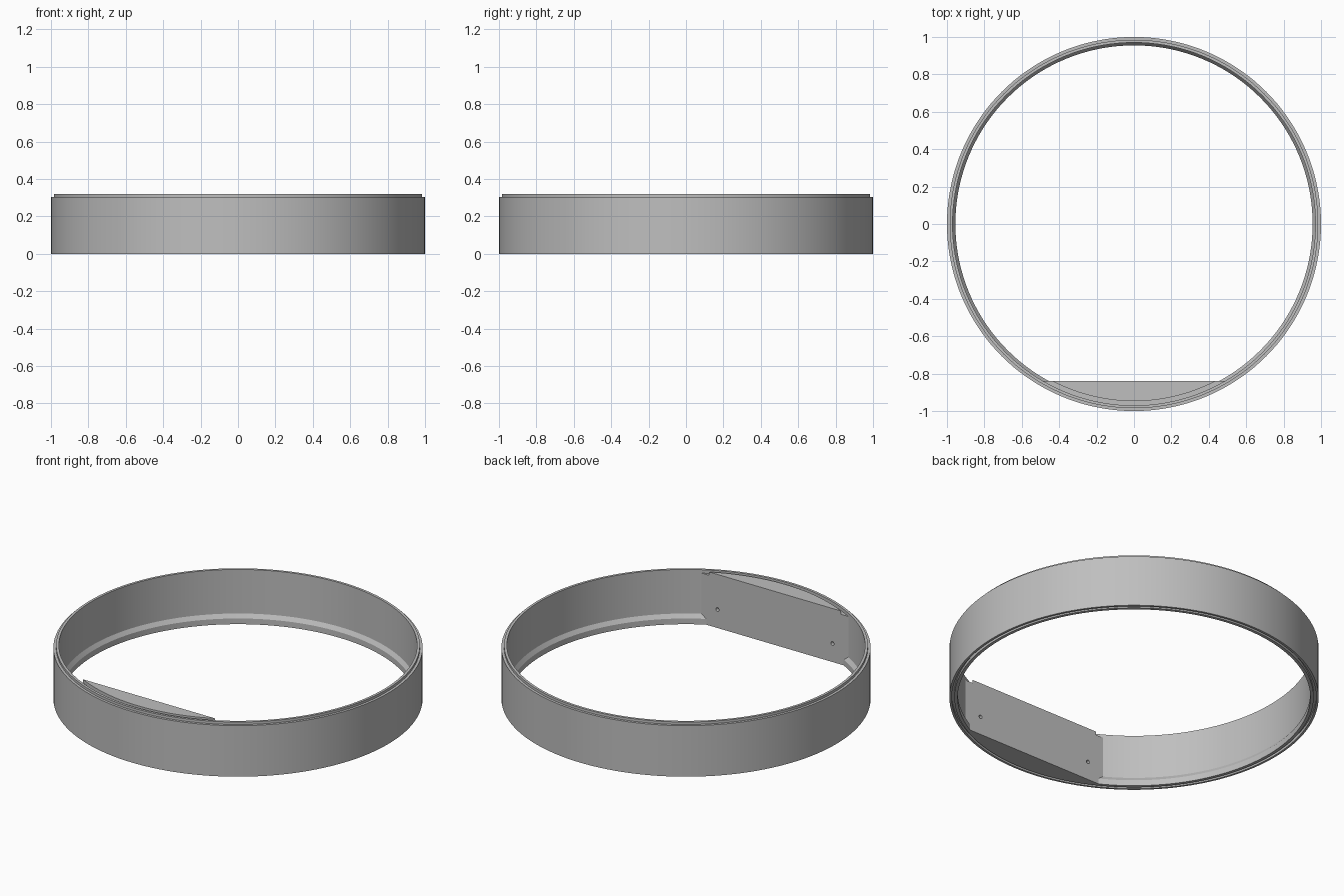
import bpy, bmesh, math

if "Cube" in bpy.data.objects:
    bpy.data.objects.remove(bpy.data.objects["Cube"], do_unlink=True)

SEGMENTS = 144
HEIGHT = 0.32
SHOULDER = 0.305
CHORD_Y = -0.84

grey = bpy.data.materials.new("plain grey")
grey.use_nodes = True
colour = (0.52, 0.52, 0.52, 1)
grey.diffuse_color = colour
grey.node_tree.nodes["Principled BSDF"].inputs["Base Color"].default_value = colour


def finish(name, bm):
    bmesh.ops.recalc_face_normals(bm, faces=bm.faces)
    mesh = bpy.data.meshes.new(name)
    bm.to_mesh(mesh)
    bm.free()
    mesh.materials.append(grey)
    obj = bpy.data.objects.new(name, mesh)
    bpy.context.collection.objects.link(obj)
    return obj


def lathe(name, profile):
    """Revolve a closed (radius, height) outline around z."""
    bm = bmesh.new()
    rings = []
    for i in range(SEGMENTS):
        a = math.tau * i / SEGMENTS
        rings.append([bm.verts.new((r * math.cos(a), r * math.sin(a), z)) for r, z in profile])
    n = len(profile)
    for i in range(SEGMENTS):
        a, b = rings[i], rings[(i + 1) % SEGMENTS]
        for j in range(n):
            k = (j + 1) % n
            bm.faces.new((a[j], b[j], b[k], a[k]))
    return finish(name, bm)


def segment_block(name, radius, height):
    """Solid between a straight chord and the ring wall."""
    half = math.acos(-CHORD_Y / radius)
    bm = bmesh.new()
    steps = 24
    verts = []
    for i in range(steps + 1):
        a = -math.pi / 2 - half + 2 * half * i / steps
        verts.append(bm.verts.new((radius * math.cos(a), radius * math.sin(a), 0)))
    base = bm.faces.new(verts)
    top = bmesh.ops.extrude_face_region(bm, geom=[base])["geom"]
    bmesh.ops.translate(bm, vec=(0, 0, height),
                        verts=[v for v in top if isinstance(v, bmesh.types.BMVert)])
    return finish(name, bm)


def cut(target, cutter):
    mod = target.modifiers.new("cut", "BOOLEAN")
    mod.operation = "DIFFERENCE"
    mod.solver = "EXACT"
    mod.object = cutter
    bpy.context.view_layer.objects.active = target
    bpy.ops.object.modifier_apply(modifier=mod.name)
    bpy.data.objects.remove(cutter, do_unlink=True)


# Ring wall: top lip, lower chamfered ledge and matching groove underneath
ring = lathe("ring_wall", [
    (1.0, 0), (1.0, SHOULDER), (0.985, SHOULDER), (0.985, HEIGHT),
    (0.97, HEIGHT), (0.97, 0.057), (0.955, 0.034), (0.955, 0),
    (0.973, 0), (0.973, 0.018), (0.987, 0.018), (0.987, 0)])

# Mounting block with a flat inner face
block = segment_block("mounting_block", 0.971, HEIGHT)

# Clearance step along the top of the block
cut(block, lathe("step_cutter", [(0.947, 0.3), (1.1, 0.3), (1.1, 0.4), (0.947, 0.4)]))

# Screw holes in the flat face
for side in (-1, 1):
    bpy.ops.mesh.primitive_cylinder_add(
        vertices=24, radius=0.011, depth=0.08,
        location=(side * 0.38, CHORD_Y, 0.11), rotation=(math.pi / 2, 0, 0))
    cut(block, bpy.context.object)

# Smooth the curved walls, keep the edges sharp
bpy.ops.object.select_all(action="DESELECT")
for obj in (ring, block):
    obj.select_set(True)
bpy.context.view_layer.objects.active = ring
bpy.ops.object.shade_smooth_by_angle(angle=math.radians(20))
